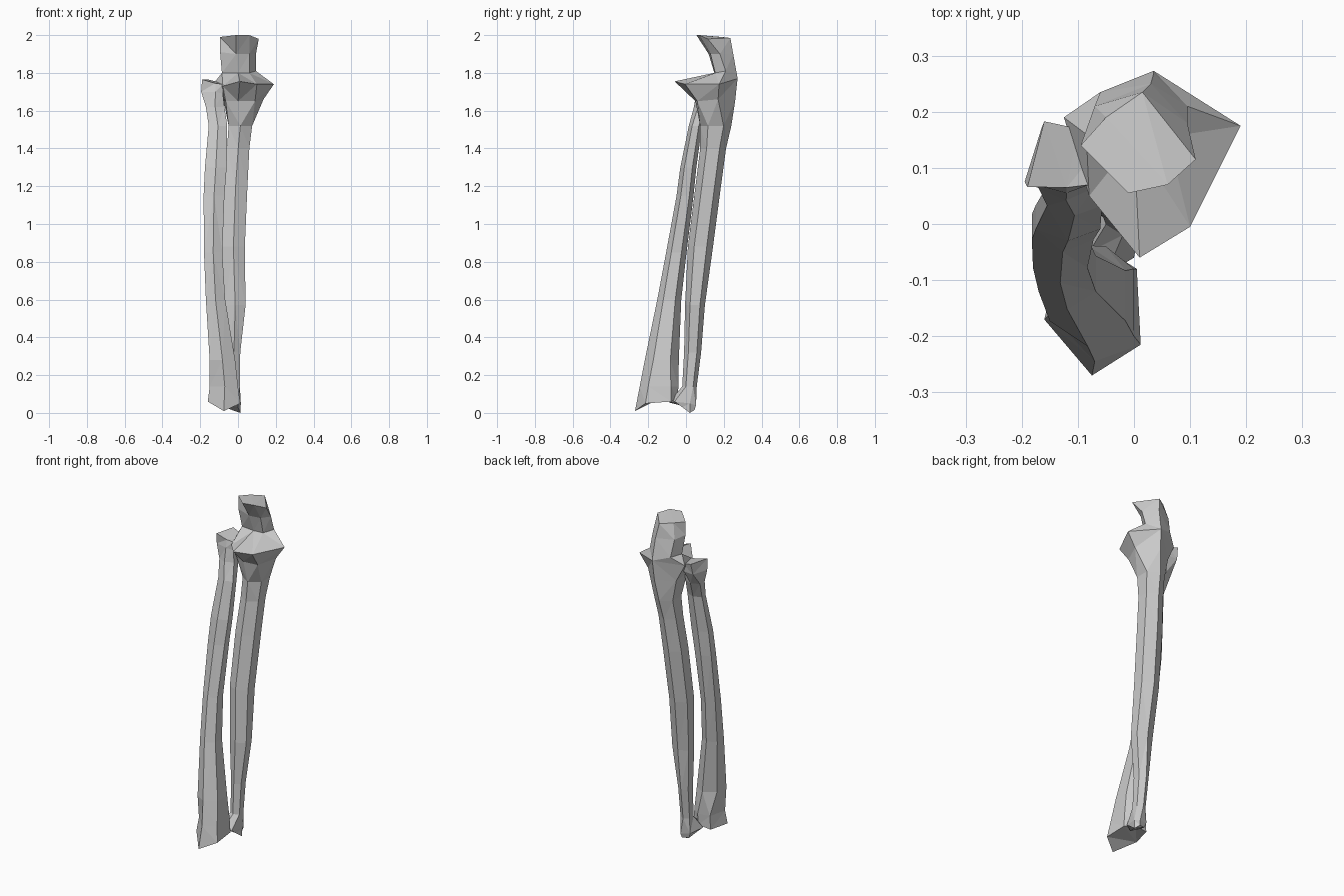
import bpy, bmesh, math


def hexagon(z, x0, x1, y0, y1):
    """Six-sided shaft section filling the given x and y extents."""
    cx, cy, rx, ry = (x0 + x1) / 2, (y0 + y1) / 2, (x1 - x0) / 2, (y1 - y0) / 2
    pts = []
    for i in range(6):
        a = math.radians(-90 + 60 * i)
        pts.append((cx + rx * math.cos(a) / 0.866, cy + ry * math.sin(a), z))
    return pts


def loft(name, rings):
    """Skin six-point rings from bottom to top and cap both ends."""
    bm = bmesh.new()
    loops = [[bm.verts.new(p) for p in ring] for ring in rings]
    for a, b in zip(loops, loops[1:]):
        for i in range(6):
            j = (i + 1) % 6
            bm.faces.new((a[i], a[j], b[j], b[i]))
    bm.faces.new(loops[0][::-1])
    bm.faces.new(loops[-1])
    bmesh.ops.triangulate(bm, faces=bm.faces[:])
    bmesh.ops.recalc_face_normals(bm, faces=bm.faces[:])
    me = bpy.data.meshes.new(name)
    bm.to_mesh(me)
    bm.free()
    ob = bpy.data.objects.new(name, me)
    bpy.context.collection.objects.link(ob)


# Ulna: small flared foot, slim shaft, wide shelf and hooked top
ulna_foot = [
    [(-.03, -.03, .04), (0, -.02, .03), (.012, .02, 0),
     (-.005, .045, .015), (-.045, .035, .02), (-.06, -.02, .04)],
    [(-.05, -.09, .055), (0, -.06, .06), (.015, .02, .05),
     (0, .053, .04), (-.055, .04, .05), (-.08, -.05, .06)],
]
ulna_shaft = [hexagon(*s) for s in (
    (.14, -.05, .01, -.02, .057),
    (.32, -.055, .012, -.01, .08),
    (.57, -.07, .04, -.005, .1),
    (.88, -.085, .036, .01, .143),
    (1.2, -.075, .05, .05, .185),
    (1.4, -.058, .06, .075, .212),
    (1.52, -.05, .075, .075, .24))]
ulna_head = [
    [(0, .05, 1.65), (.09, .06, 1.65), (.135, .17, 1.66),
     (.03, .26, 1.65), (-.075, .2, 1.65), (-.065, .08, 1.65)],
    [(.01, -.06, 1.755), (.1, -.005, 1.74), (.19, .175, 1.74),
     (.035, .273, 1.77), (-.125, .19, 1.75), (-.08, .05, 1.73)],
    [(0, .15, 1.8), (.06, .155, 1.8), (.095, .21, 1.81),
     (.035, .268, 1.8), (-.06, .235, 1.8), (-.085, .16, 1.8)],
    [(-.01, .12, 1.9), (.06, .13, 1.9), (.095, .18, 1.9),
     (.03, .25, 1.9), (-.07, .21, 1.9), (-.095, .14, 1.91)],
    [(-.01, .055, 2), (.06, .07, 2), (.11, .115, 1.98),
     (.015, .235, 1.985), (-.05, .19, 1.99), (-.095, .14, 1.99)],
]
loft("ulna", ulna_foot + ulna_shaft + ulna_head)

# Radius: broad slanted wrist end, bowed shaft, small cup-shaped head
radius_wrist = [
    [(-.075, -.27, .01), (.012, -.215, .05), (.005, -.08, .06),
     (-.05, -.045, .07), (-.13, -.05, .06), (-.16, -.17, .06)],
    [(-.07, -.245, .14), (0, -.2, .14), (0, -.08, .14),
     (-.05, -.04, .14), (-.125, -.05, .14), (-.15, -.16, .14)],
]
radius_shaft = [hexagon(*s) for s in (
    (.28, -.15, -.015, -.218, -.038),
    (.6, -.17, -.068, -.152, -.025),
    (.85, -.18, -.083, -.105, .003),
    (1.15, -.182, -.072, -.05, .04),
    (1.3, -.175, -.06, -.03, .055),
    (1.52, -.155, -.057, .015, .085),
    (1.62, -.17, -.072, .042, .13))]
radius_head = [
    [(-.12, .055, 1.7), (-.08, .07, 1.69), (-.072, .12, 1.69),
     (-.1, .165, 1.7), (-.165, .17, 1.7), (-.195, .075, 1.7)],
    [(-.12, .065, 1.745), (-.08, .07, 1.74), (-.075, .12, 1.74),
     (-.1, .17, 1.75), (-.16, .183, 1.765), (-.19, .066, 1.765)],
]
loft("radius", radius_wrist + radius_shaft + radius_head)
